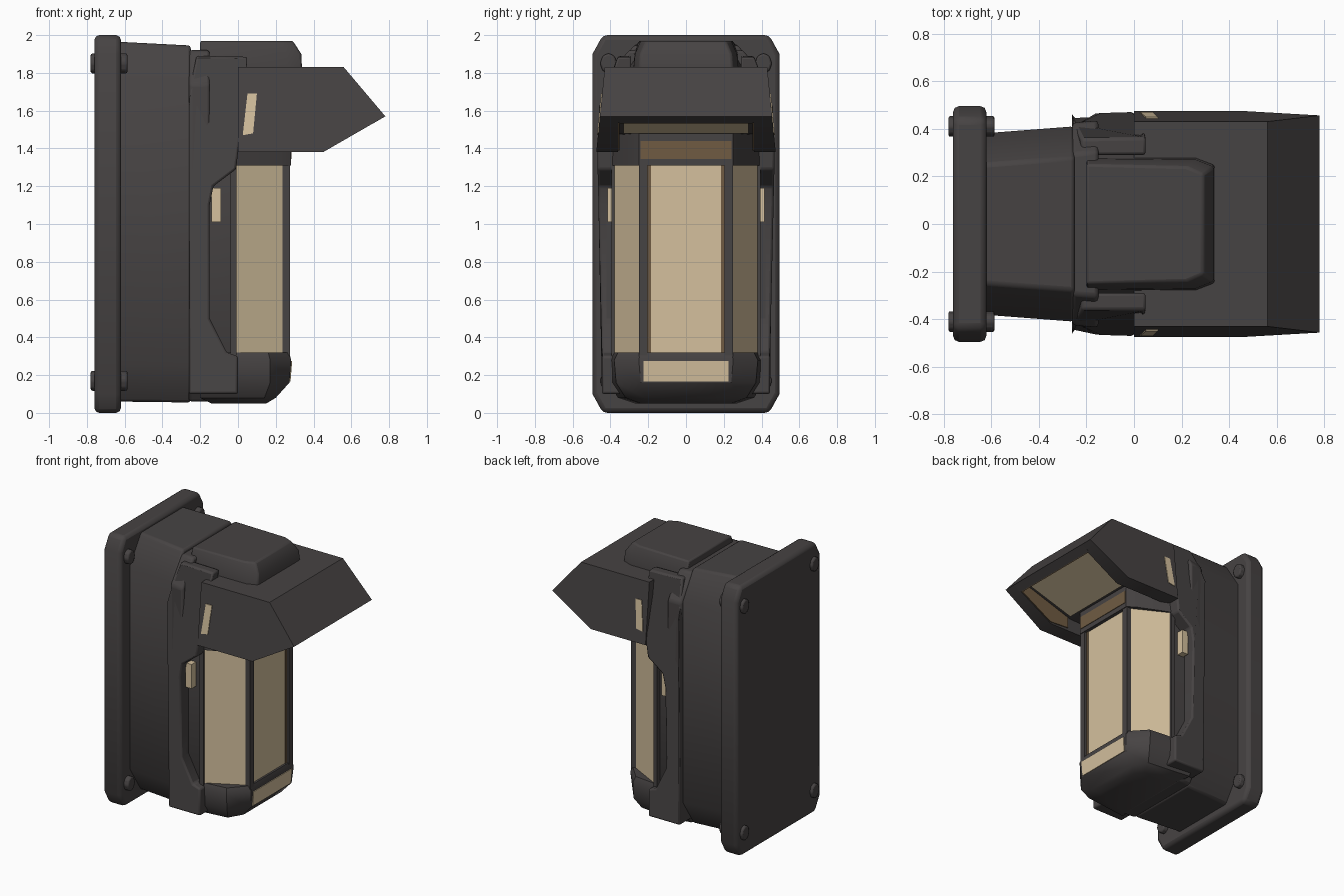
import bpy, bmesh, math

if "Cube" in bpy.data.objects:
    bpy.data.objects.remove(bpy.data.objects["Cube"])


def material(name, rgb):
    m = bpy.data.materials.new(name)
    m.diffuse_color = (*rgb, 1)
    m.use_nodes = True
    m.node_tree.nodes["Principled BSDF"].inputs["Base Color"].default_value = m.diffuse_color
    return m


DARK = material("charcoal metal", (0.062, 0.056, 0.056))
TAN = material("warm glass", (0.66, 0.53, 0.34))
BROWN = material("bronze trim", (0.16, 0.105, 0.055))


def finish(bm, name, mat, bevel=0.0):
    bmesh.ops.recalc_face_normals(bm, faces=bm.faces)
    me = bpy.data.meshes.new(name)
    bm.to_mesh(me)
    bm.free()
    ob = bpy.data.objects.new(name, me)
    bpy.context.collection.objects.link(ob)
    me.materials.append(mat)
    bpy.context.view_layer.objects.active = ob
    ob.select_set(True)
    if bevel:
        b = ob.modifiers.new("bevel", "BEVEL")
        b.width, b.segments, b.limit_method = bevel, 2, "ANGLE"
        b.angle_limit = math.radians(35)
    bpy.ops.object.shade_smooth_by_angle(angle=math.radians(35))
    ob.select_set(False)
    return ob


def skin(rings):
    """Closed solid through a list of equal-length point rings."""
    bm = bmesh.new()
    vs = [[bm.verts.new(p) for p in r] for r in rings]
    n = len(vs[0])
    for a, b in zip(vs, vs[1:]):
        for i in range(n):
            j = (i + 1) % n
            bm.faces.new((a[i], a[j], b[j], b[i]))
    bm.faces.new(vs[0][::-1])
    bm.faces.new(vs[-1])
    return bm


def octagon(x, hy, z0, z1, cy, cz):
    half = [(hy - cy, z0), (hy, z0 + cz), (hy, z1 - cz), (hy - cy, z1)]
    return [(x, y, z) for y, z in half] + [(x, -y, z) for y, z in half[::-1]]


def plan(z, outline):
    """Symmetric horizontal ring from (x, half width) points."""
    return [(x, y, z) for x, y in outline] + [(x, -y, z) for x, y in outline[::-1]]


def side_prism(name, profile, ya, yb, mat, bevel=0.0):
    """Extrude an x-z profile between two y values, each a function of z."""
    rings = [[(x, f(z), z) for x, z in profile] for f in (ya, yb)]
    return finish(skin(rings), name, mat, bevel)


def box(name, x, y, z, mat, bevel=0.0):
    rings = [[(x[0], y[0], h), (x[1], y[0], h), (x[1], y[1], h), (x[0], y[1], h)] for h in z]
    return finish(skin(rings), name, mat, bevel)


# Wall plate
finish(skin([octagon(-0.76, 0.495, 0, 2, 0.055, 0.1),
             octagon(-0.62, 0.495, 0, 2, 0.055, 0.1)]), "wall_plate", DARK, 0.025)

# Corner bolts through the plate
for y in (-0.41, 0.41):
    for z in (0.17, 1.85):
        ring = [[(x, y + 0.045 * math.cos(a * math.pi / 4), z + 0.055 * math.sin(a * math.pi / 4))
                 for a in range(8)] for x in (-0.78, -0.585)]
        finish(skin(ring), "bolt", DARK, 0.01)

# Rear housing with a long recess in each side
bm = skin([octagon(-0.64, 0.38, 0.06, 1.965, 0.13, 0.2),
           octagon(-0.25, 0.41, 0.055, 1.945, 0.13, 0.2)])
sides = [f for f in bm.faces if abs(f.normal.y) > 0.9]
bmesh.ops.recalc_face_normals(bm, faces=bm.faces)
bmesh.ops.inset_individual(bm, faces=sides, thickness=0.075, depth=0)
bmesh.ops.inset_individual(bm, faces=sides, thickness=0.03, depth=-0.05)
finish(bm, "rear_housing", DARK, 0.015)
for s in (-1, 1):
    y = sorted((s * 0.31, s * 0.385))
    box("housing_rib", (-0.56, -0.28), y, (1.3, 1.56), DARK, 0.015)

# Inner core behind the lantern
finish(skin([octagon(-0.27, 0.37, 0.07, 1.9, 0.1, 0.16),
             octagon(0.0, 0.36, 0.07, 1.86, 0.1, 0.16)]), "core", DARK)

# Collar around the core
finish(skin([octagon(-0.26, 0.425, 0.06, 1.92, 0.13, 0.18),
             octagon(-0.15, 0.435, 0.06, 1.92, 0.13, 0.18)]), "collar", DARK, 0.015)

# Side arms joining the hood and the base
arm = [(-0.26, 0.1), (-0.26, 1.62), (-0.25, 1.74), (-0.22, 1.89), (0.05, 1.885), (0.035, 1.7),
       (0.0, 1.38), (-0.01, 1.29), (-0.13, 1.2), (-0.15, 1.1), (-0.15, 0.5),
       (-0.06, 0.32), (0.0, 0.3), (0.0, 0.1)]
for s in (-1, 1):
    def outer(z, s=s):
        if z > 1.6:
            return s * (0.475 - 0.4 * (z - 1.6))
        return s * (0.445 + 0.03 * max(0, (z - 0.3) / 1.3))
    side_prism("side_arm", arm, lambda z, s=s: s * 0.29, outer, DARK, 0.012)
    # Light slit in the gap behind the lantern
    y = sorted((s * 0.36, s * 0.415))
    box("gap_light", (-0.14, -0.09), y, (1.01, 1.19), TAN)

# Top cap
finish(skin([plan(1.8, [(-0.2, 0.28), (0.26, 0.28), (0.34, 0.25)]),
             plan(1.9, [(-0.2, 0.275), (0.26, 0.27), (0.335, 0.24)]),
             plan(1.97, [(-0.2, 0.25), (0.22, 0.24), (0.29, 0.21)])]), "top_cap", DARK, 0.01)


# Hood: hollow middle and two solid cheeks
def hood_half(z):
    return 0.475 - 0.045 * (z - 1.38) / 0.45


side_prism("hood_roof", [(0, 1.47), (0, 1.83), (0.56, 1.83), (0.78, 1.57), (0.72, 1.535),
                         (0.67, 1.6), (0.28, 1.48)],
           lambda z: -0.37, lambda z: 0.37, DARK)
for s in (-1, 1):
    cheek = [(0, 1.38), (0, 1.83), (0.56, 1.83), (0.78, 1.57), (0.45, 1.38)]
    side_prism("hood_cheek", cheek, lambda z, s=s: s * 0.36,
               lambda z, s=s: s * hood_half(z), DARK)
    # Slanted light slit on the hood side
    slit = [(0.025, 1.47), (0.05, 1.69), (0.1, 1.69), (0.08, 1.48)]
    side_prism("hood_slit", slit, lambda z, s=s: s * (hood_half(z) - 0.003),
               lambda z, s=s: s * (hood_half(z) + 0.005), TAN)
    # Bronze lining on the inner cheek
    lining = [(0.3, 1.4), (0.3, 1.48), (0.67, 1.6), (0.72, 1.54), (0.46, 1.39)]
    side_prism("hood_lining", lining, lambda z, s=s: s * 0.362, lambda z, s=s: s * 0.353, BROWN)

# Lit panel under the hood with a bronze front lip
side_prism("hood_light", [(0.3, 1.478), (0.3, 1.486), (0.665, 1.598), (0.665, 1.59)],
           lambda z: -0.33, lambda z: 0.33, TAN)
side_prism("hood_lip", [(0.715, 1.532), (0.722, 1.537), (0.672, 1.602), (0.664, 1.597)],
           lambda z: -0.352, lambda z: 0.352, BROWN)

# Lantern glass, wedge-shaped in plan
glass = [(-0.02, 0.385), (0.255, 0.24)]
finish(skin([plan(0.28, glass), plan(1.36, glass)]), "lantern_glass", TAN)

# Lantern corner posts with bronze inner strips
for s in (-1, 1):
    box("front_post", (0.23, 0.275), sorted((s * 0.205, s * 0.25)), (0.28, 1.4), DARK)
    box("post_strip", (0.25, 0.26), sorted((s * 0.185, s * 0.207)), (0.3, 1.34), BROWN)
    box("rear_post", (-0.04, -0.008), sorted((s * 0.35, s * 0.395)), (0.28, 1.36), DARK)

# Lantern header with bronze band
head = [(-0.03, 0.4), (0.22, 0.29), (0.28, 0.25)]
finish(skin([plan(1.31, head), plan(1.49, head)]), "lantern_header", DARK)
box("header_band", (0.278, 0.284), (-0.24, 0.24), (1.345, 1.44), BROWN)

# Base cup, tapering downward
finish(skin([plan(0.05, [(-0.14, 0.27), (0.1, 0.24), (0.15, 0.18)]),
             plan(0.08, [(-0.2, 0.36), (0.14, 0.32), (0.2, 0.22)]),
             plan(0.16, [(-0.2, 0.41), (0.17, 0.37), (0.272, 0.24)]),
             plan(0.28, [(-0.2, 0.41), (0.17, 0.38), (0.282, 0.25)]),
             plan(0.32, [(-0.2, 0.4), (0.16, 0.36), (0.27, 0.24)])]), "base_cup", DARK)
side_prism("base_light", [(0.268, 0.165), (0.278, 0.165), (0.287, 0.275), (0.277, 0.275)],
           lambda z: -0.225, lambda z: 0.225, TAN)
